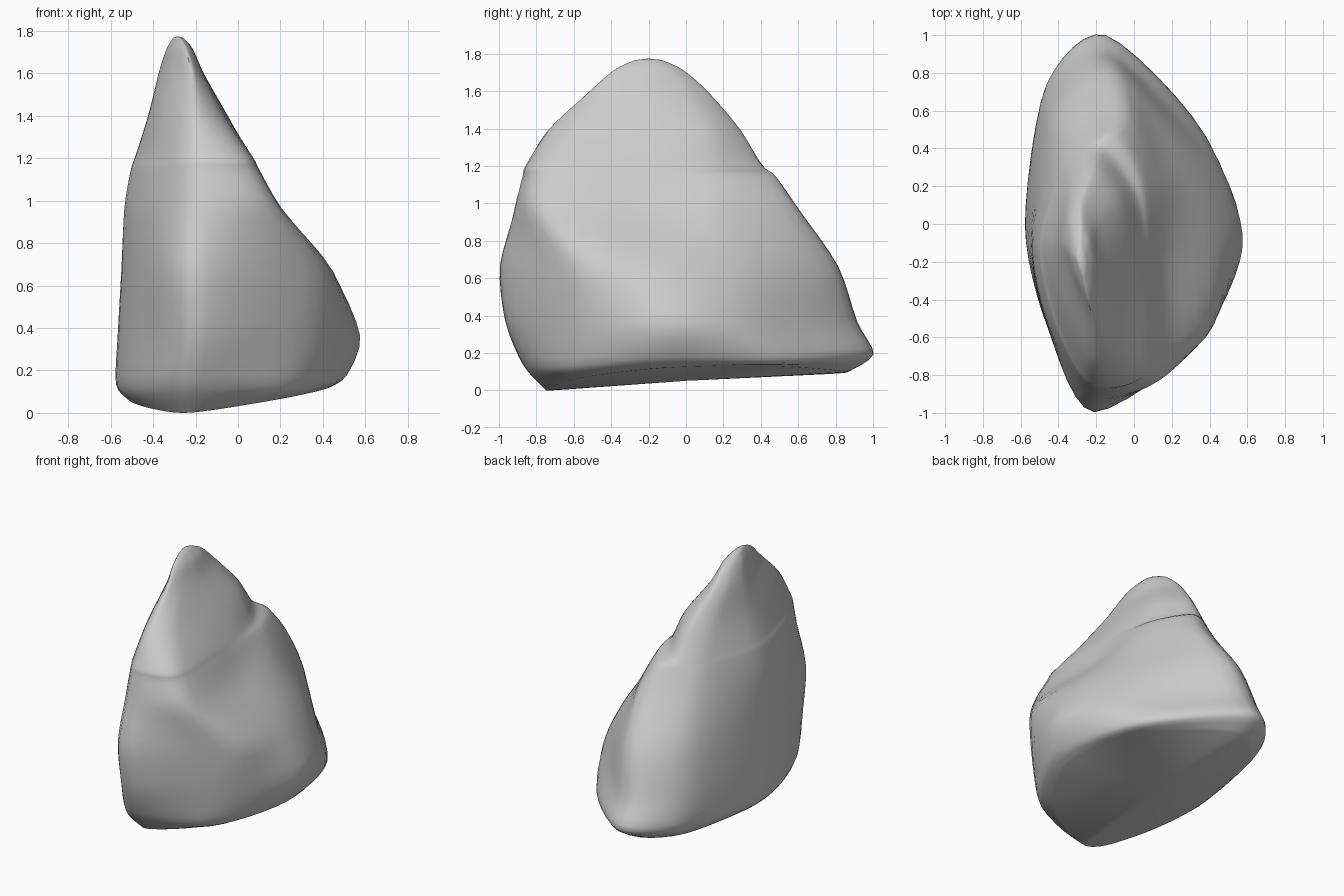
import bpy, bmesh
from mathutils import Vector

if "Cube" in bpy.data.objects:
    bpy.data.objects.remove(bpy.data.objects["Cube"])

# Horizontal sections of the boulder: height, then (x, y) at
# front, front-right, right, back-right, back, back-left, left, front-left
SECTIONS = [
    (0.17, [(-.24, -.87), (.25, -.66), (.51, -.16), (.37, .48), (-.15, 1.0), (-.46, .74), (-.575, .0), (-.46, -.53)]),
    (0.37, [(-.21, -.965), (.34, -.62), (.575, -.12), (.42, .34), (-.14, .91), (-.47, .67), (-.567, -.03), (-.46, -.53)]),
    (0.67, [(-.21, -.995), (.38, -.60), (.44, -.14), (.29, .33), (-.10, .81), (-.43, .58), (-.55, -.08), (-.45, -.57)]),
    (0.97, [(-.22, -.91), (.18, -.78), (.18, -.20), (.16, .20), (-.05, .60), (-.37, .44), (-.535, -.09), (-.45, -.54)]),
    (1.15, [(-.23, -.86), (.08, -.775), (.085, -.18), (.05, .22), (-.11, .48), (-.36, .33), (-.505, -.10), (-.42, -.53)]),
    (1.21, [(-.23, -.84), (.05, -.765), (.055, -.17), (.0, .16), (-.18, .405), (-.36, .29), (-.485, -.10), (-.40, -.52)]),
    (1.40, [(-.22, -.73), (-.075, -.62), (-.045, -.15), (-.08, .13), (-.22, .29), (-.35, .18), (-.425, -.12), (-.36, -.46)]),
    (1.60, [(-.22, -.52), (-.17, -.41), (-.16, -.19), (-.20, .01), (-.28, .12), (-.35, .04), (-.375, -.12), (-.32, -.33)]),
]
RIM_RISE = [-.03, -.04, .01, .0, .03, .01, -.03, -.04]


def underside(x, y):
    return max(0.0, 0.13 * abs(x + 0.3) + 0.055 * (y + 0.68))


def spline(p0, p1, p2, p3, t, k):
    m1, m2 = (p2 - p0) * k, (p3 - p1) * k
    return (p1 * (2 * t ** 3 - 3 * t * t + 1) + m1 * (t ** 3 - 2 * t * t + t)
            + p2 * (3 * t * t - 2 * t ** 3) + m2 * (t ** 3 - t * t))


def refine(pts, n, closed, k):
    last = len(pts)
    out = []
    for i in range(last if closed else last - 1):
        if closed:
            q = [pts[(i + d) % last] for d in (-1, 0, 1, 2)]
        else:
            q = [pts[min(max(i + d, 0), last - 1)] for d in (-1, 0, 1, 2)]
        out += [spline(*q, j / n, k) for j in range(n)]
    return out if closed else out + [pts[-1]]


# Key rings, with the tilted underside and the rounded crest added
rings = [[Vector((x, y, z)) for x, y in ring] for z, ring in SECTIONS]
for p, rise in zip(rings[0], RIM_RISE):
    p.z += rise
base = []
for p in rings[0]:
    x, y = -.1 + (p.x + .1) * .87, p.y * .86
    base.append(Vector((x, y, underside(x, y))))
tips = [[Vector((-.285 + (p.x + .285) * s, -.2 + (p.y + .2) * s, z)) for p in rings[-1]]
        for s, z in ((.57, 1.72), (.22, 1.772))]
rings = [base] + rings + tips

# Smooth around each ring, then up each column
rings = [refine(r, 6, True, .41) for r in rings]
columns = [refine(list(c), 4, False, .42) for c in zip(*rings)]

bm = bmesh.new()
grid = [[bm.verts.new(p) for p in col] for col in columns]
top = bm.verts.new((-.285, -.2, 1.78))
bottom = bm.verts.new((-.15, 0, underside(-.15, 0)))
for i, a in enumerate(grid):
    b = grid[(i + 1) % len(grid)]
    for j in range(len(a) - 1):
        bm.faces.new((a[j], b[j], b[j + 1], a[j + 1]))
    bm.faces.new((a[-1], b[-1], top))
    bm.faces.new((b[0], a[0], bottom))
bmesh.ops.recalc_face_normals(bm, faces=bm.faces)
low = min(v.co.z for v in bm.verts)
for v in bm.verts:
    v.co.z -= low

mesh = bpy.data.meshes.new("boulder")
bm.to_mesh(mesh)
bm.free()
boulder = bpy.data.objects.new("boulder", mesh)
bpy.context.collection.objects.link(boulder)

stone = bpy.data.materials.new("grey stone")
stone.diffuse_color = (0.6, 0.6, 0.6, 1)
stone.use_nodes = True
stone.node_tree.nodes["Principled BSDF"].inputs["Base Color"].default_value = stone.diffuse_color
mesh.materials.append(stone)

bpy.context.view_layer.objects.active = boulder
boulder.select_set(True)
bpy.ops.object.shade_smooth_by_angle(angle=0.8)
